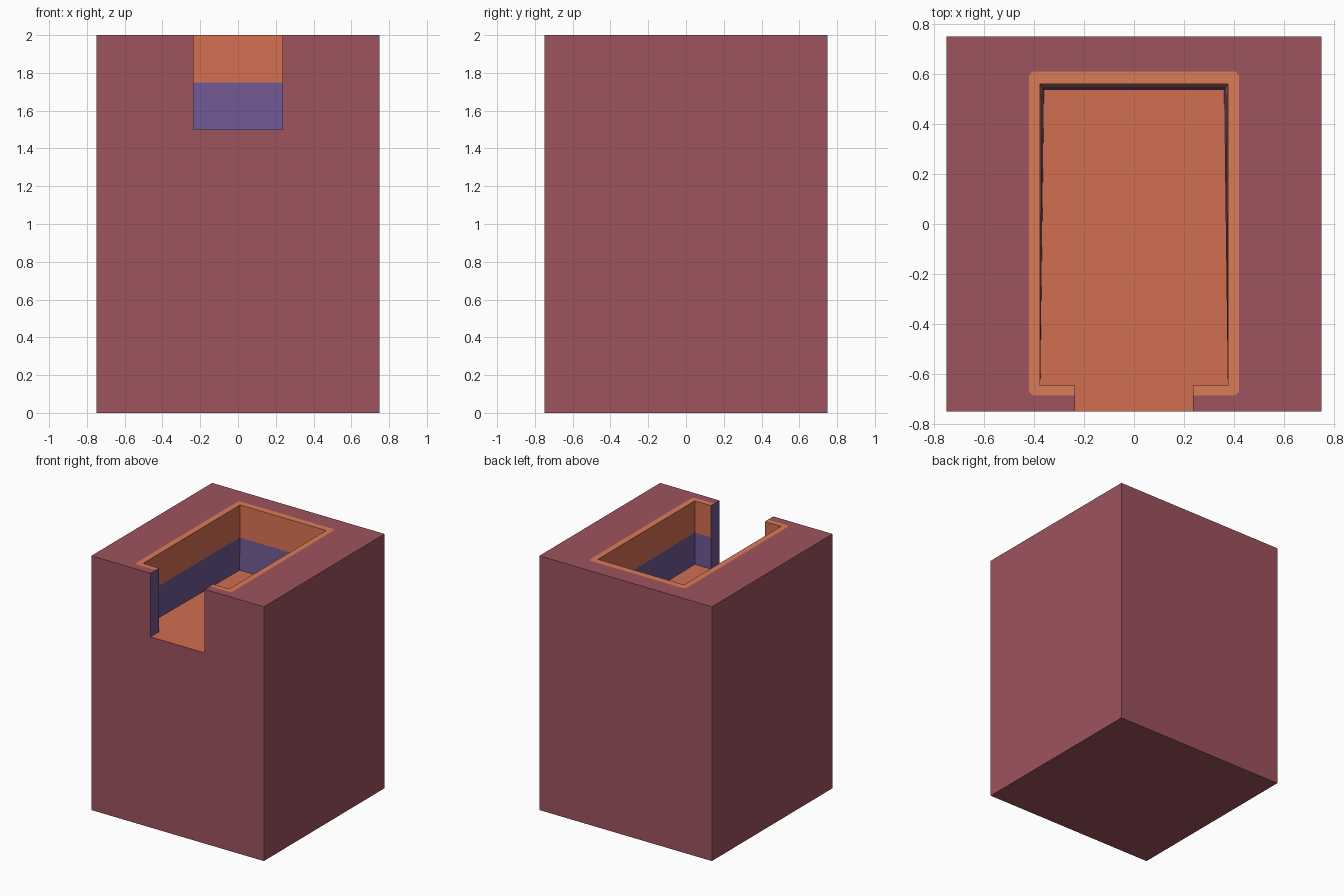
import bpy, bmesh

if "Cube" in bpy.data.objects:
    bpy.data.objects.remove(bpy.data.objects["Cube"])


def material(name, rgb):
    # sRGB 0-255 to linear
    lin = [((c / 255 + 0.055) / 1.055) ** 2.4 for c in rgb]
    m = bpy.data.materials.new(name)
    m.diffuse_color = (*lin, 1)
    m.use_nodes = True
    m.node_tree.nodes["Principled BSDF"].inputs["Base Color"].default_value = m.diffuse_color
    return m


RED, ORANGE, RIM, PURPLE = range(4)
mats = [material("dusty red", (157, 83, 94)), material("orange", (210, 110, 81)),
        material("light orange", (219, 123, 88)), material("purple", (112, 89, 147))]

bm = bmesh.new()


def face(points, mat):
    f = bm.faces.new([bm.verts.new(p) for p in points])
    f.material_index = mat


def chain(half, z):
    # open U-shaped outline, mirrored from its right half
    right = [(x, y, z) for x, y in half]
    return right + [(-x, y, z) for x, y, z in reversed(right)]


def strip(a, b, mat):
    for i in range(len(a) - 1):
        face([a[i], a[i + 1], b[i + 1], b[i]], mat)


N, F, RY, IY = 0.235, -0.75, -0.685, -0.645      # notch half width, front, rim and inner front
Z0, Z1, Z2 = 1.5, 1.75, 2.0                      # floor, colour split, top

outer = chain([(N, F), (0.75, F), (0.75, 0.75)], Z2)
rim = chain([(N, RY), (0.405, RY), (0.42, -0.67), (0.42, 0.595), (0.405, 0.61)], Z2)
lip = chain([(N, IY), (0.375, IY), (0.375, 0.56)], Z2)
mid = chain([(N, IY), (0.375, IY), (0.3675, 0.5475)], Z1)
low = chain([(N, IY), (0.375, IY), (0.36, 0.535)], Z0)

# top and rim band
face(outer + rim[::-1], RED)
face(rim + lip[::-1], RIM)

# cavity walls: orange above, purple below
strip(lip, mid, ORANGE)
strip(mid, low, PURPLE)

# floor running out through the notch
face([(N, F, Z0)] + low + [(-N, F, Z0)], ORANGE)

# notch cheeks
for s in (-N, N):
    face([(s, F, Z2), (s, RY, Z2), (s, IY, Z2), (s, IY, Z1), (s, IY, Z0), (s, F, Z0)], PURPLE)

# outer body: sides, back, bottom, notched front
base = [(x, y, 0) for x, y, z in outer]
strip(outer[1:5], base[1:5], RED)
face(base[1:5], RED)
face([base[4], base[1], outer[1], outer[0], (N, F, Z0), (-N, F, Z0), outer[5], outer[4]], RED)

bmesh.ops.remove_doubles(bm, verts=bm.verts, dist=1e-4)
bmesh.ops.recalc_face_normals(bm, faces=bm.faces)
mesh = bpy.data.meshes.new("notched_block")
bm.to_mesh(mesh)
bm.free()
for m in mats:
    mesh.materials.append(m)
bpy.context.collection.objects.link(bpy.data.objects.new("notched_block", mesh))
